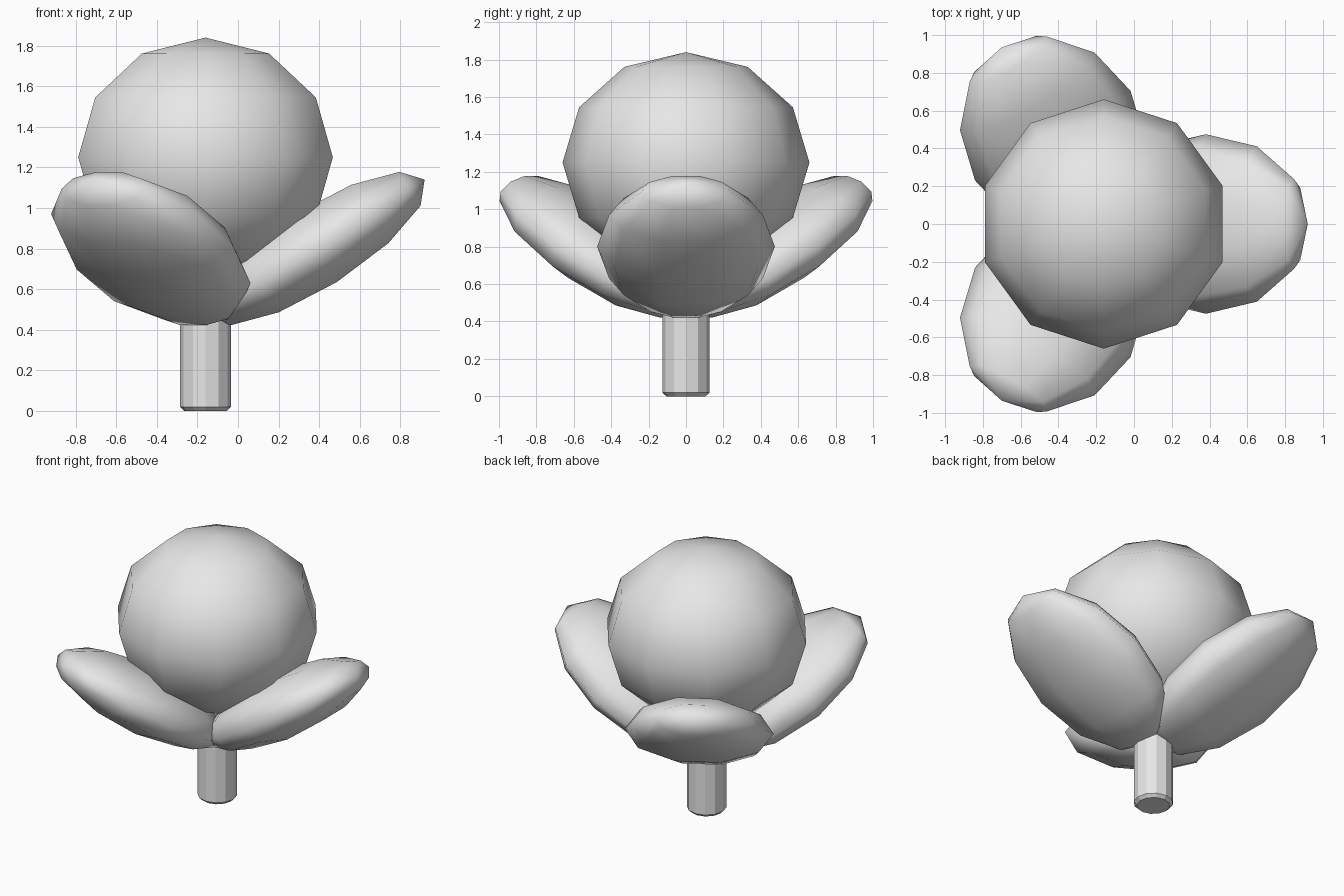
import bpy
import bmesh
from math import radians
from mathutils import Matrix

cube = bpy.data.objects.get("Cube")
if cube:
    bpy.data.objects.remove(cube, do_unlink=True)

grey = bpy.data.materials.new("plain grey")
grey.use_nodes = True
grey.diffuse_color = (0.8, 0.8, 0.8, 1)
grey.node_tree.nodes["Principled BSDF"].inputs["Base Color"].default_value = (0.8, 0.8, 0.8, 1)

AXIS = Matrix.Translation((-0.16, 0, 0))  # upright line the flower grows around


def add_object(name, bm, smooth):
    mesh = bpy.data.meshes.new(name)
    for face in bm.faces:
        face.smooth = smooth
    bm.to_mesh(mesh)
    bm.free()
    mesh.materials.append(grey)
    obj = bpy.data.objects.new(name, mesh)
    bpy.context.collection.objects.link(obj)
    return obj


def ellipsoid(name, size, placement):
    bm = bmesh.new()
    bmesh.ops.create_uvsphere(bm, u_segments=10, v_segments=6, radius=1)
    bm.transform(AXIS @ placement @ Matrix.Diagonal((*size, 1)))
    return add_object(name, bm, True)


# Round bud
ellipsoid("bud", (0.66, 0.66, 0.59), Matrix.Translation((0, 0, 1.25)))

# Three flattened petals leaning outwards
lean = Matrix.Translation((0.54, 0, 0.8)) @ Matrix.Rotation(radians(57.8), 4, "Y")
for i, name in enumerate(("left_petal", "back_right_petal", "front_right_petal")):
    turn = Matrix.Rotation(radians(120 * i), 4, "Z")
    ellipsoid(name, (0.207, 0.475, 0.638), turn @ lean)

# Faceted stem with chamfered ends
bm = bmesh.new()
bmesh.ops.create_cone(bm, cap_ends=True, segments=12, radius1=0.126, radius2=0.126, depth=0.7)
rims = [e for e in bm.edges if abs(e.verts[0].co.z - e.verts[1].co.z) < 0.01]
bmesh.ops.bevel(bm, geom=rims, offset=0.02, segments=1, affect="EDGES")
bm.transform(AXIS @ Matrix.Translation((0, 0, 0.35)))
add_object("stem", bm, False)
